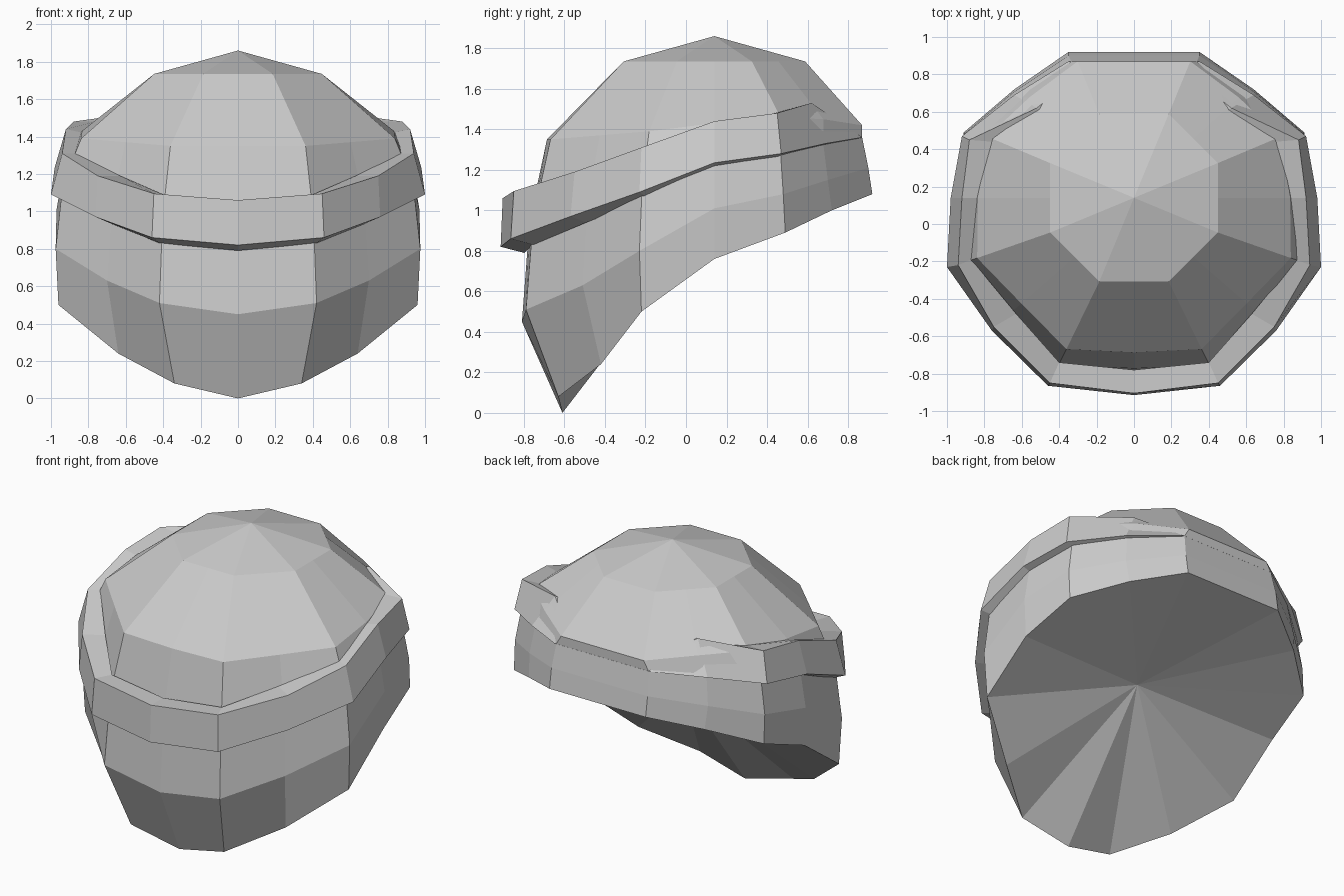
import bpy
from math import sin, cos, pi

if "Cube" in bpy.data.objects:
    bpy.data.objects.remove(bpy.data.objects["Cube"])

CY = 0.14  # centre line of the dome in y

# half plan of the shell at its widest, front to back (right side)
PLAN = [(0, -.81), (.42, -.79), (.70, -.51), (.975, -.23),
        (.97, .14), (.91, .48), (.65, .70), (.35, .90)]


def scaled(sx, front, back, zs):
    """Half ring: the plan scaled in width, front depth and back depth."""
    return [(x * sx, CY + (y - CY) * (front if y < CY else back), z)
            for (x, y), z in zip(PLAN, zs)]


def full(half):
    """Mirror a half ring of 8 points into a closed ring of 16."""
    x, y, z = half[-1]
    return half + [(0, y, z)] + [(-a, b, c) for a, b, c in half[:0:-1]]


def loft(name, halves, top=None, bottom=None, closed=False):
    """Bridge 16-point rings listed from top to bottom, with optional end fans."""
    n = 16
    verts = [p for h in halves for p in full(h)]
    count = len(halves)
    faces = []
    for r in range(count if closed else count - 1):
        a, b = r * n, ((r + 1) % count) * n
        faces += [(a + i, b + i, b + (i + 1) % n, a + (i + 1) % n) for i in range(n)]
    if top:
        verts.append(top)
        faces += [(len(verts) - 1, i, (i + 1) % n) for i in range(n)]
    if bottom:
        verts.append(bottom)
        a = (count - 1) * n
        faces += [(len(verts) - 1, a + (i + 1) % n, a + i) for i in range(n)]
    mesh = bpy.data.meshes.new(name)
    mesh.from_pydata(verts, [], faces)
    mesh.update()
    obj = bpy.data.objects.new(name, mesh)
    bpy.context.collection.objects.link(obj)
    return obj


# shell: octagonal crown, three girth rings and the sloping rim
crown = []
for i in range(8):
    r = 0.485 if i % 2 else 0.485 * cos(pi / 8)
    crown.append((r * sin(i * pi / 8), CY - r * cos(i * pi / 8), 1.735))
upper = scaled(.86, .87, .96, [1.35, 1.35, 1.37, 1.39, 1.43, 1.46, 1.45, 1.42])
middle = scaled(.96, .96, .96, [.95, .97, 1.05, 1.15, 1.24, 1.29, 1.33, 1.36])
lower = scaled(1, 1, 1, [.45, .51, .63, .80, 1.01, 1.08, 1.15, 1.21])
rim = [(0, -.61, 0), (.34, -.63, .08), (.64, -.42, .24), (.96, -.22, .50),
       (.96, .14, .76), (.91, .49, .89), (.64, .72, 1.0), (.35, .92, 1.08)]
loft("dome_shell", [crown, upper, middle, lower, rim],
     top=(0, CY, 1.86), bottom=(0, .03, .83))

# raised band: stands proud at the front and sinks into the shell at the back
outer_top = [(0, -.905, 1.06), (.45, -.85, 1.095), (.75, -.55, 1.19), (.94, -.22, 1.31),
             (.92, .14, 1.44), (.88, .45, 1.48), (.52, .62, 1.53), (.30, .80, 1.41)]
outer_bottom = [(0, -.915, .82), (.46, -.865, .86), (.76, -.57, .97), (1.0, -.23, 1.09),
                (.98, .14, 1.235), (.92, .47, 1.28), (.64, .69, 1.33), (.35, .87, 1.36)]
inner_top = [(0, -.78, 1.06), (.40, -.74, 1.09), (.63, -.48, 1.19), (.87, -.19, 1.31),
             (.83, .14, 1.42), (.76, .44, 1.48), (.45, .58, 1.50), (.25, .72, 1.39)]
inner_bottom = [(x * .91, CY + (y - CY) * .89, z - .03) for x, y, z in outer_bottom]
loft("raised_band", [outer_top, outer_bottom, inner_bottom, inner_top], closed=True)
